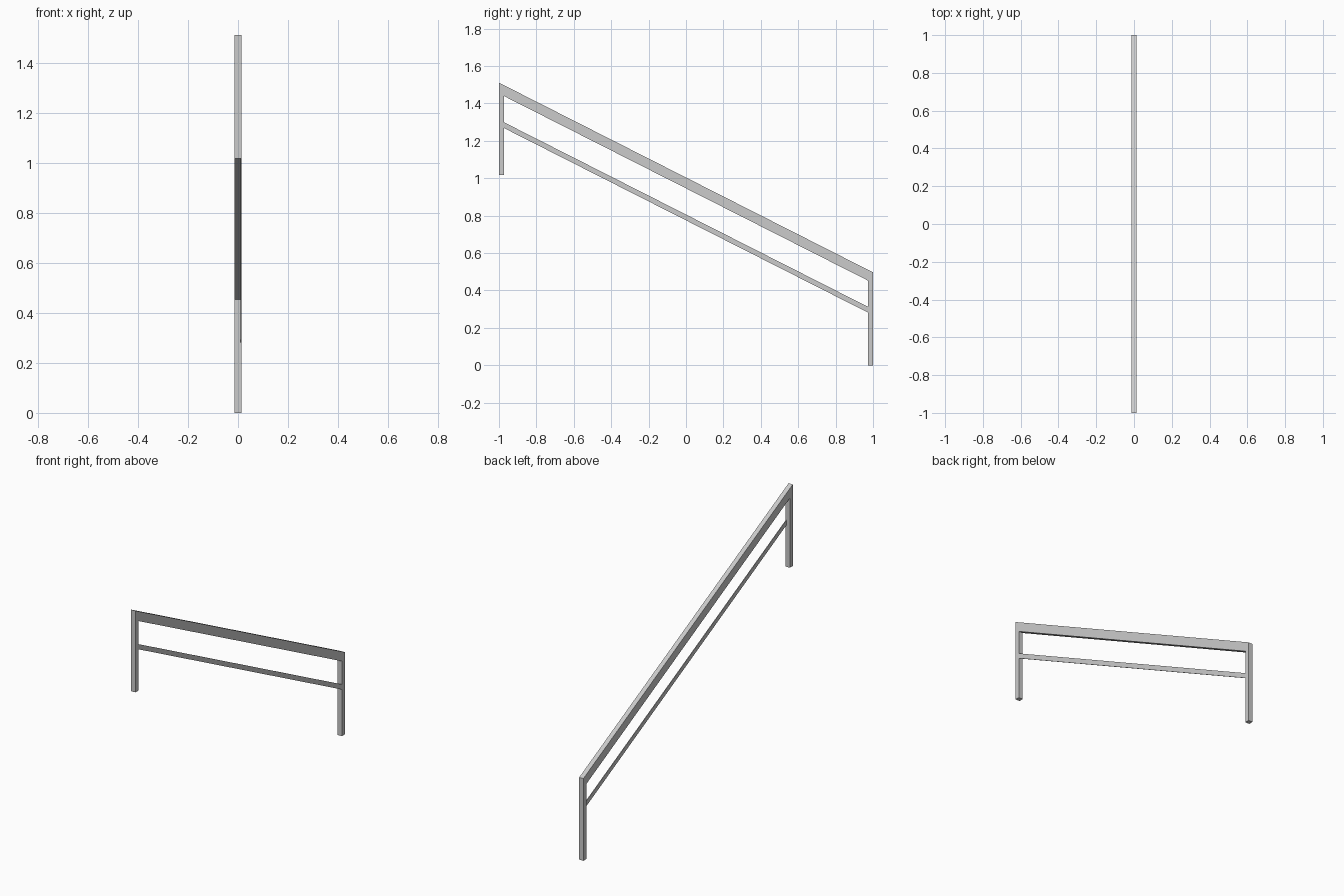
import bpy, bmesh

if "Cube" in bpy.data.objects:
    bpy.data.objects.remove(bpy.data.objects["Cube"])

W = 0.014          # half width of the posts in x
T = 0.028          # post depth along y
SLOPE = -0.507     # fall of the rails per unit of y
TOP = 1.004        # top rail height at y = 0


def slope_z(y, z0):
    return z0 + SLOPE * y


def extrude_profile(name, pts, x0, x1):
    """Extrude a (y, z) outline from x0 to x1."""
    bm = bmesh.new()
    face = bm.faces.new([bm.verts.new((x0, y, z)) for y, z in pts])
    res = bmesh.ops.extrude_face_region(bm, geom=[face])
    verts = [g for g in res["geom"] if isinstance(g, bmesh.types.BMVert)]
    bmesh.ops.translate(bm, verts=verts, vec=(x1 - x0, 0, 0))
    bmesh.ops.recalc_face_normals(bm, faces=bm.faces)
    me = bpy.data.meshes.new(name)
    bm.to_mesh(me)
    bm.free()
    ob = bpy.data.objects.new(name, me)
    bpy.context.collection.objects.link(ob)
    return ob


inner = 1 - T

# Handrail and its two posts, mitred into one continuous frame
extrude_profile("handrail_frame", [
    (-1, 1.018), (-inner, 1.018),
    (-inner, slope_z(-inner, TOP - 0.058)), (inner, slope_z(inner, TOP - 0.058)),
    (inner, 0), (1, 0),
    (1, slope_z(1, TOP)), (-1, slope_z(-1, TOP)),
], -W, W)

# Thin lower rail, flush with the right side of the posts
extrude_profile("lower_rail", [
    (-inner, slope_z(-inner, 0.775)), (inner, slope_z(inner, 0.775)),
    (inner, slope_z(inner, 0.806)), (-inner, slope_z(-inner, 0.806)),
], W - 0.004, W)
